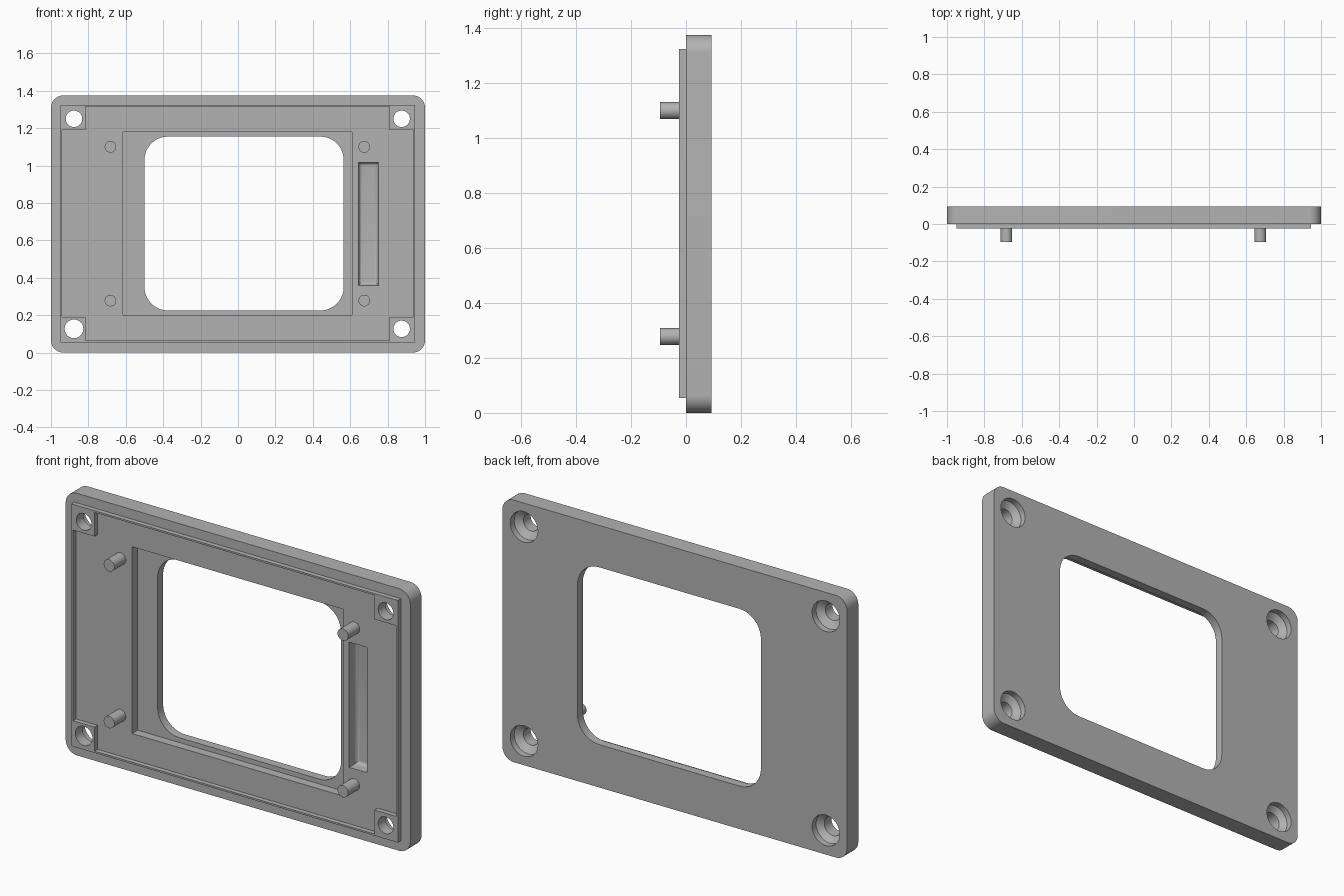
import bpy, bmesh, math
from mathutils import Matrix

if "Cube" in bpy.data.objects:
    bpy.data.objects.remove(bpy.data.objects["Cube"])

grey = bpy.data.materials.new("plain_grey")
grey.use_nodes = True
COLOUR = (0.45, 0.45, 0.45, 1)
grey.diffuse_color = COLOUR
grey.node_tree.nodes["Principled BSDF"].inputs["Base Color"].default_value = COLOUR


def finish(bm, name):
    bmesh.ops.recalc_face_normals(bm, faces=bm.faces)
    mesh = bpy.data.meshes.new(name)
    bm.to_mesh(mesh)
    bm.free()
    mesh.materials.append(grey)
    obj = bpy.data.objects.new(name, mesh)
    bpy.context.collection.objects.link(obj)
    return obj


def panel(name, x0, x1, z0, z1, y0, y1, radius=0, steps=10):
    """Upright rectangle with rounded corners, extruded from y0 to y1."""
    bm = bmesh.new()
    verts = []
    corners = [(x1 - radius, z1 - radius), (x0 + radius, z1 - radius),
               (x0 + radius, z0 + radius), (x1 - radius, z0 + radius)]
    for i, (cx, cz) in enumerate(corners):
        for s in range(steps + 1 if radius else 1):
            a = math.pi / 2 * (i + s / steps)
            verts.append(bm.verts.new((cx + radius * math.cos(a), y0,
                                       cz + radius * math.sin(a))))
    face = bm.faces.new(verts)
    extruded = bmesh.ops.extrude_face_region(bm, geom=[face])["geom"]
    moved = [v for v in extruded if isinstance(v, bmesh.types.BMVert)]
    bmesh.ops.translate(bm, verts=moved, vec=(0, y1 - y0, 0))
    return finish(bm, name)


def turned(name, x, z, profile, sides=40):
    """Solid of revolution about y from (y, radius) pairs."""
    bm = bmesh.new()
    rings = []
    for y, r in profile:
        rings.append([bm.verts.new((x + r * math.cos(math.tau * i / sides), y,
                                    z + r * math.sin(math.tau * i / sides)))
                      for i in range(sides)])
    for a, b in zip(rings, rings[1:]):
        for i in range(sides):
            j = (i + 1) % sides
            bm.faces.new((a[i], a[j], b[j], b[i]))
    bm.faces.new(rings[0])
    bm.faces.new(rings[-1])
    return finish(bm, name)


def combine(target, tool, operation="DIFFERENCE"):
    tool.hide_render = True
    mod = target.modifiers.new("combine", "BOOLEAN")
    mod.operation = operation
    mod.solver = "EXACT"
    mod.object = tool
    bpy.context.view_layer.objects.active = target
    bpy.ops.object.modifier_apply(modifier=mod.name)
    bpy.data.objects.remove(tool)


def smooth(obj):
    bpy.ops.object.select_all(action="DESELECT")
    obj.select_set(True)
    bpy.context.view_layer.objects.active = obj
    bpy.ops.object.shade_smooth_by_angle(angle=math.radians(30))


# Main plate
FRONT, BACK, LIP = 0.0, 0.093, -0.025
plate = panel("bezel_plate", -1, 1, 0, 1.375, FRONT, BACK, 0.065)

# Thin locating lip with square corner pads
lip = panel("lip", -0.95, 0.945, 0.055, 1.325, LIP, 0.01)
combine(lip, panel("cut", -0.94, 0.937, 0.19, 1.19, -0.1, 0.1))
combine(lip, panel("cut", -0.815, 0.81, 0.064, 1.316, -0.1, 0.1))
combine(plate, lip, "UNION")

# Stepped display recess and rounded window
combine(plate, panel("cut", -0.615, 0.61, 0.2, 1.18, -0.1, 0.047))
combine(plate, panel("cut", -0.5, 0.565, 0.225, 1.155, -0.1, 0.2, 0.125))

# Blind slot with softened floor edges
slot = panel("cut", 0.645, 0.75, 0.36, 1.017, -0.1, 0.06)
bm = bmesh.new()
bm.from_mesh(slot.data)
floor = [e for e in bm.edges if all(v.co.y > 0 for v in e.verts)]
bmesh.ops.bevel(bm, geom=floor, offset=0.02, segments=5, profile=0.5, affect="EDGES")
bm.to_mesh(slot.data)
bm.free()
combine(plate, slot)

# Corner screw holes, countersunk from the back
for x in (-0.877, 0.875):
    for z in (0.127, 1.25):
        r = 0.05 if x < 0 and z < 1 else 0.044
        combine(plate, turned("cut", x, z, [(-0.1, r), (0.035, r), (0.06, 0.08),
                                            (0.2, 0.08)]))
smooth(plate)

# Mounting pegs
for side, x in (("right", -0.682), ("left", 0.675)):
    for level, z in (("lower", 0.278), ("upper", 1.1)):
        smooth(turned(f"{level}_{side}_peg", x, z, [(-0.095, 0.031), (0.01, 0.031)], 32))
